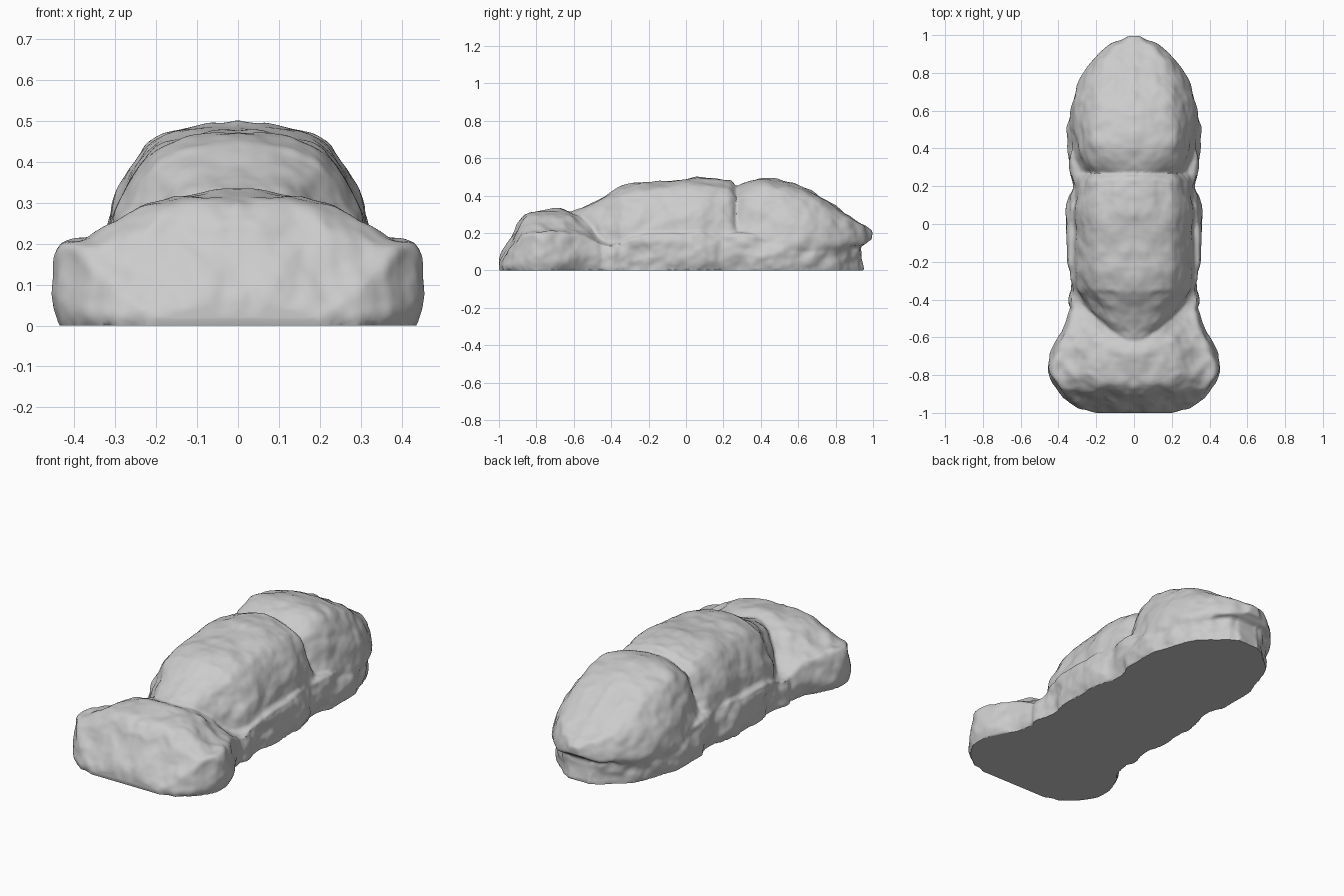
import bpy, bmesh, math
from mathutils import Vector, noise

if "Cube" in bpy.data.objects:
    bpy.data.objects.remove(bpy.data.objects["Cube"])

stone = bpy.data.materials.new("grey stone")
stone.use_nodes = True
COLOUR = (0.6, 0.6, 0.6, 1)
stone.diffuse_color = COLOUR
stone.node_tree.nodes["Principled BSDF"].inputs["Base Color"].default_value = COLOUR


def resample(points, per_span):
    """Smooth path through tuples of any length."""
    pts = [points[0]] + list(points) + [points[-1]]
    out = []
    for a, b, c, d in zip(pts, pts[1:], pts[2:], pts[3:]):
        for k in range(per_span):
            t = k / per_span
            out.append([q + 0.5 * t * (r - p + t * (2*p - 5*q + 4*r - s + t * (3*(q - r) + s - p)))
                        for p, q, r, s in zip(a, b, c, d)])
    return out + [list(points[-1])]


def rock(name, half_profile, stations, rough):
    """Loft a mirrored cross-section along y, then weather it.
    Each station is (y, half width, bottom z, top z)."""
    half = resample(half_profile, 6)
    section = half + [(-x, z) for x, z in reversed(half[:-1])]
    bm = bmesh.new()
    rings = []
    for y, w, low, high in resample(stations, 9):
        rings.append([bm.verts.new((x * w, y, low + z * (high - low))) for x, z in section])
    n = len(section)
    for a, b in zip(rings, rings[1:]):
        for i in range(n):
            j = (i + 1) % n
            bm.faces.new((a[i], a[j], b[j], b[i]))
    bm.faces.new(rings[0])
    bm.faces.new(rings[-1])
    bmesh.ops.recalc_face_normals(bm, faces=bm.faces)
    bm.normal_update()
    # weathering is mirrored left to right, and the ground side stays flat
    moves = []
    for v in bm.verts:
        p = Vector((abs(v.co.x), v.co.y, v.co.z))
        lump = noise.noise(p * 6) + 0.6 * noise.noise(p * 14) + 0.25 * noise.noise(p * 30)
        moves.append(v.normal * lump * rough)
    for v, move in zip(bm.verts, moves):
        grounded = v.co.z < 0.004
        v.co += move
        v.co.z = 0 if grounded else max(v.co.z, 0)
        v.co.y = max(-1, min(1, v.co.y))
    mesh = bpy.data.meshes.new(name)
    bm.to_mesh(mesh)
    bm.free()
    mesh.materials.append(stone)
    ob = bpy.data.objects.new(name, mesh)
    bpy.context.collection.objects.link(ob)
    return ob


# Cross-sections as fractions of half width and height
SLAB = [(.97, 0), (1, .3), (1, .65), (.98, .87), (.93, 1), (.5, 1.05), (0, 1.05)]
DOME = [(.95, 0), (1, .13), (.96, .36), (.88, .55), (.78, .72), (.66, .86), (.5, .93), (.3, .97), (0, 1)]
WINGED = [(.95, 0), (1, .2), (.975, .45), (.93, .62), (.8, .67), (.65, .78), (.45, .92), (.22, .98), (0, 1)]

# Low ledge running under the body
ledge = rock("base_ledge", SLAB, [
    (-.46, .33, 0, .14), (-.4, .345, 0, .14), (-.3, .335, 0, .17), (-.17, .355, 0, .2),
    (.08, .345, 0, .21), (.21, .315, 0, .19), (.38, .345, 0, .19), (.58, .335, 0, .12),
    (.7, .3, 0, .13), (.82, .23, 0, .15), (.9, .14, 0, .17), (.94, .06, 0, .17)], .022)

# Broad front rock with a low shoulder on each side
front = rock("front_rock", WINGED, [
    (-1, .2, 0, .03), (-.975, .28, 0, .1), (-.92, .365, 0, .22), (-.86, .425, 0, .3),
    (-.77, .463, 0, .325), (-.66, .425, 0, .33), (-.56, .375, 0, .29), (-.46, .345, 0, .22),
    (-.38, .3, 0, .1)], .016)

# Middle rock, tapering down to a point at the front
middle = rock("middle_rock", DOME, [
    (-.65, .06, .1, .31), (-.56, .15, .1, .345), (-.46, .23, .1, .385), (-.38, .28, .1, .43),
    (-.31, .31, .12, .455), (-.1, .322, .15, .48), (.07, .322, .15, .495), (.2, .308, .14, .485),
    (.25, .29, .14, .47), (.29, .24, .14, .4)], .014)

# Rounded rear rock overhanging the ledge
rear = rock("rear_rock", DOME, [
    (.22, .22, .1, .42), (.28, .28, .1, .455), (.41, .33, .1, .493), (.56, .335, .08, .475),
    (.68, .315, .09, .42), (.79, .265, .11, .355), (.89, .195, .13, .285), (.96, .12, .14, .25),
    (1, .04, .16, .21)], .014)

# Fuse the rocks into one solid stone
bpy.ops.object.select_all(action="DESELECT")
for part in (front, middle, rear, ledge):
    part.select_set(True)
bpy.context.view_layer.objects.active = ledge
bpy.ops.object.join()
ledge.name = "rock_formation"
fuse = ledge.modifiers.new("fuse", "REMESH")
fuse.mode = "VOXEL"
fuse.voxel_size = 0.01
bpy.ops.object.modifier_apply(modifier=fuse.name)
for v in ledge.data.vertices:
    if v.co.z < 0.006:
        v.co.z = 0
bpy.ops.object.shade_smooth_by_angle(angle=math.radians(45))
